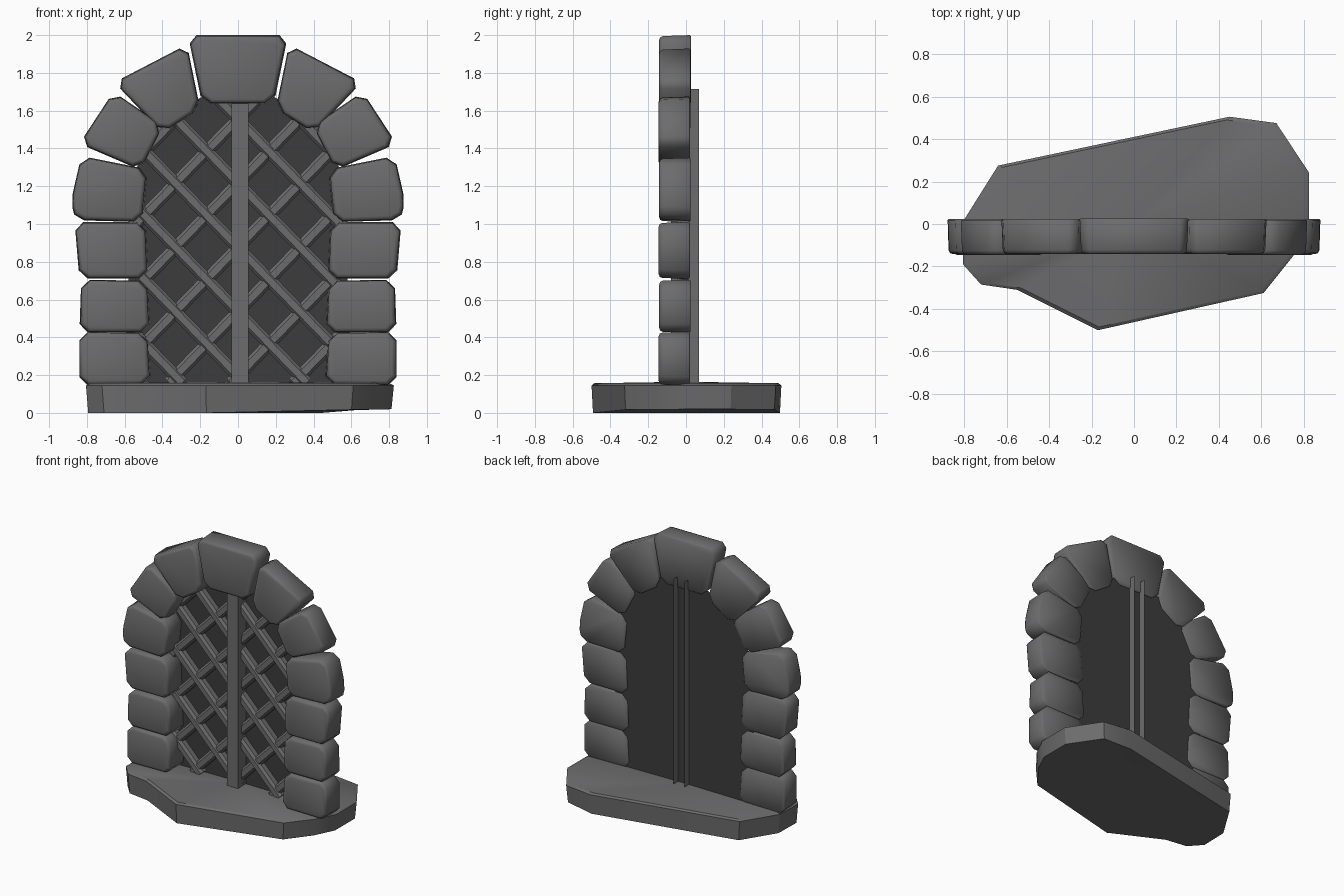
import bpy, bmesh, math
from mathutils import Vector, Matrix

if "Cube" in bpy.data.objects:
    bpy.data.objects.remove(bpy.data.objects["Cube"])


def material(name, rgb):
    m = bpy.data.materials.new(name)
    m.diffuse_color = (*rgb, 1)
    m.use_nodes = True
    m.node_tree.nodes["Principled BSDF"].inputs["Base Color"].default_value = m.diffuse_color
    return m


STONE = material("grey stone", (0.15, 0.15, 0.155))
DARK = material("dark pane", (0.045, 0.045, 0.045))


def finish(bm, name, mat, smooth=None, fix=True):
    if fix:
        bmesh.ops.recalc_face_normals(bm, faces=bm.faces)
    me = bpy.data.meshes.new(name)
    bm.to_mesh(me)
    bm.free()
    me.materials.append(mat)
    ob = bpy.data.objects.new(name, me)
    bpy.context.collection.objects.link(ob)
    if smooth:
        bpy.ops.object.select_all(action='DESELECT')
        ob.select_set(True)
        bpy.context.view_layer.objects.active = ob
        bpy.ops.object.shade_smooth_by_angle(angle=math.radians(smooth))
    return ob


def prism(bm, front, back):
    a = [bm.verts.new(p) for p in front]
    b = [bm.verts.new(p) for p in back]
    n = len(a)
    f = bm.faces.new(a)
    g = bm.faces.new(b[::-1])
    for i in range(n):
        bm.faces.new((a[i], b[i], b[(i + 1) % n], a[(i + 1) % n]))
    return f, g


def stone(name, pts, sign=1, y0=-0.145, y1=0.02):
    """Stone block: outline with clipped corners, tapered to the front, soft front rim."""
    pts = [Vector((x * sign, z)) for x, z in pts]
    out = []
    n = len(pts)
    for i, p in enumerate(pts):
        for q in (pts[i - 1], pts[(i + 1) % n]):
            d = q - p
            out.append(p + d.normalized() * min(0.045, d.length * 0.3))
    c = sum(pts, Vector((0, 0))) / n
    bm = bmesh.new()
    f, g = prism(bm, [(c.x + (p.x - c.x) * .97, y0, c.y + (p.y - c.y) * .97) for p in out],
                 [(p.x, y1, p.y) for p in out])
    bmesh.ops.recalc_face_normals(bm, faces=bm.faces)
    back = list(g.edges)
    bmesh.ops.bevel(bm, geom=list(f.edges), offset=0.02, segments=2, profile=0.5, affect='EDGES')
    back = [e for e in back if e.is_valid]
    bmesh.ops.bevel(bm, geom=back, offset=0.006, segments=1, affect='EDGES')
    finish(bm, name, STONE, 50)


# arch stones, left side, mirrored to the right
side_stones = [
    [(-.84, .145), (-.84, .43), (-.48, .425), (-.46, .15)],
    [(-.84, .425), (-.83, .705), (-.48, .70), (-.465, .425)],
    [(-.84, .71), (-.865, 1.01), (-.49, 1.01), (-.475, .71)],
    [(-.86, 1.02), (-.885, 1.12), (-.83, 1.36), (-.48, 1.29), (-.505, 1.01)],
    [(-.84, 1.425), (-.66, 1.70), (-.395, 1.52), (-.515, 1.285)],
    [(-.655, 1.75), (-.27, 1.95), (-.20, 1.61), (-.40, 1.48)],
]
for s, side in ((1, "left"), (-1, "right")):
    for i, p in enumerate(side_stones):
        stone(f"{side}_arch_stone_{i + 1}", p, s, -0.145 + .003 * (i % 2), 0.02 + .004 * (i % 2))
stone("keystone", [(-.265, 2.0), (.265, 2.0), (.19, 1.635), (-.19, 1.635)], 1, -0.142, 0.026)

# base slab: irregular outline, slightly domed top, smaller underside
outline = [(-.80, .02), (-.64, .275), (.45, .505), (.67, .475), (.825, .24), (.825, .0),
           (.75, -.15), (.61, -.325), (-.17, -.5), (-.55, -.31), (-.72, -.285), (-.805, -.19)]
bm = bmesh.new()
rings = []
for k, z in ((.985, 0), (1, .145), (.97, .157)):
    rings.append([bm.verts.new((x * k, y * k, z + (.012 * (x + .8) if z == 0 and x > .5 else 0)))
                  for x, y in outline])
n = len(outline)
for a, b in zip(rings, rings[1:]):
    for i in range(n):
        bm.faces.new((a[i], a[(i + 1) % n], b[(i + 1) % n], b[i]))
top = bm.verts.new((0, 0, .165))
low = bm.verts.new((0, 0, 0))
for i in range(n):
    bm.faces.new((rings[-1][i], rings[-1][(i + 1) % n], top))
    bm.faces.new((rings[0][(i + 1) % n], rings[0][i], low))
finish(bm, "base_slab", STONE, 30)


# window opening, slightly larger than the gap between the stones
def inside(x, z):
    if z < .155 or abs(x) > .57:
        return False
    return z < 1.05 or math.hypot(x / .58, (z - 1.05) / .66) < 1


bm = bmesh.new()
arc = [(.58 * math.cos(math.pi * i / 20), 1.05 + .66 * math.sin(math.pi * i / 20)) for i in range(21)]
bm.faces.new([bm.verts.new((x, .015, z)) for x, z in [(-.58, .15), (.58, .15)] + arc])
finish(bm, "dark_pane", DARK, fix=False)

# diagonal lattice bars with chamfered fronts
HALF = .033
bm = bmesh.new()
for sgn in (1, -1):
    dy = .004 * sgn
    prof = [(-HALF, .012), (-HALF, -.022 + dy), (-HALF * .55, -.04 + dy),
            (HALF * .55, -.04 + dy), (HALF, -.022 + dy), (HALF, .012)]
    d = Vector((1, 0, sgn * 1.03)).normalized()
    nrm = Vector((-d.z, 0, d.x))
    for k in range(-5, 6):
        b = 1.215 + .34 * k
        xs = [i / 200 for i in range(-114, 115) if inside(i / 200, b + sgn * 1.03 * i / 200)]
        if len(xs) < 8:
            continue
        ends = [Vector((x, 0, b + sgn * 1.03 * x)) for x in (xs[0], xs[-1])]
        prism(bm, *[[e + nrm * u + Vector((0, v, 0)) for u, v in prof] for e in ends])
finish(bm, "lattice_bars", STONE)

# centre post: front face and two sides, open at the back behind the pane
bm = bmesh.new()
path = [(-.035, .07), (-.035, -.08), (.055, -.08), (.055, .07)]
lo = [bm.verts.new((x, y, .155)) for x, y in path]
hi = [bm.verts.new((x, y, 1.715)) for x, y in path]
for i in range(3):
    bm.faces.new((lo[i], lo[i + 1], hi[i + 1], hi[i]))
finish(bm, "centre_post", STONE, fix=False)
